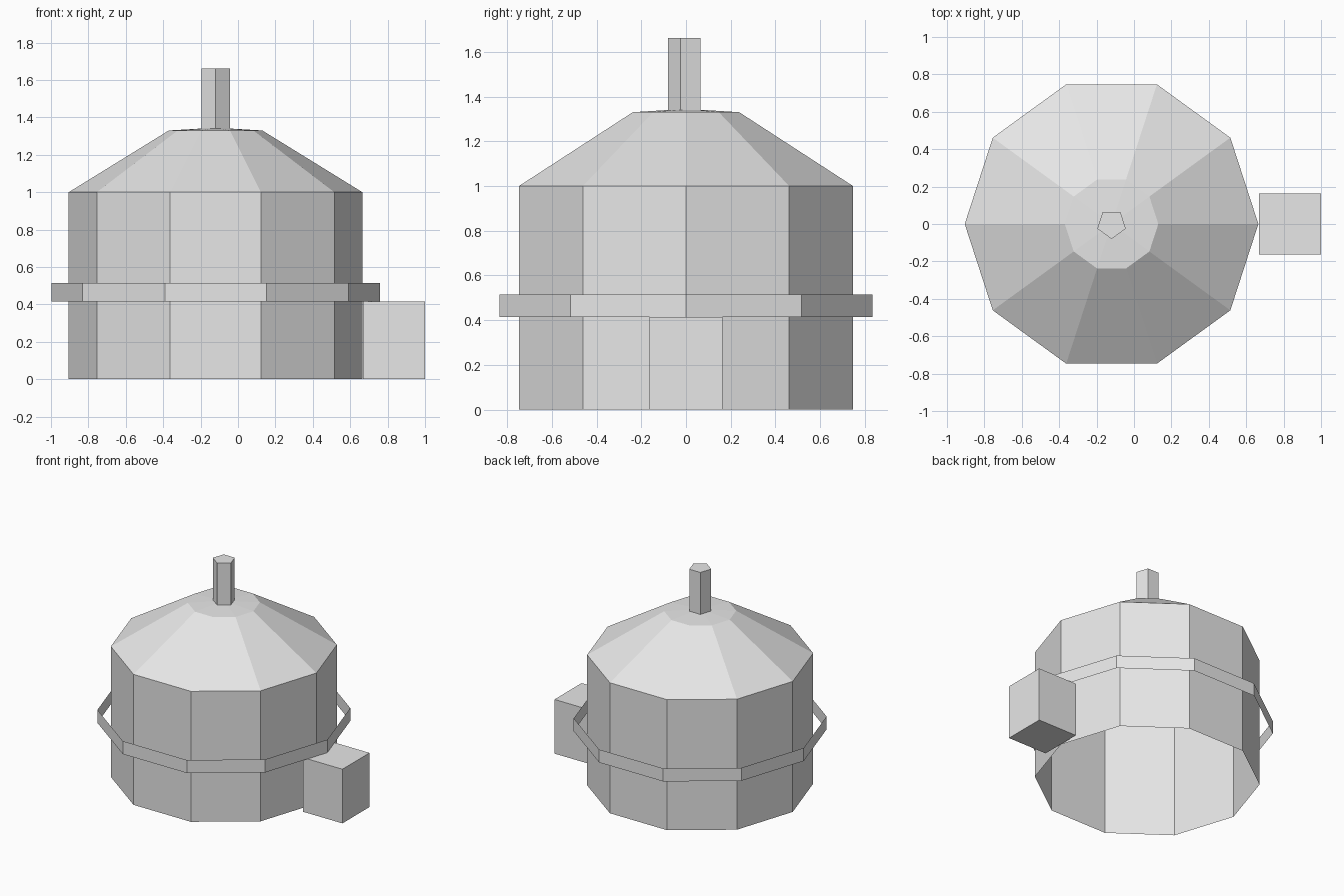
import bpy, bmesh
from math import cos, sin, tau, radians

cube = bpy.data.objects.get("Cube")
if cube:
    bpy.data.objects.remove(cube, do_unlink=True)

# Single grey finish
grey = bpy.data.materials.new("plain grey")
grey.use_nodes = True
colour = (0.8, 0.8, 0.8, 1)
grey.diffuse_color = colour
grey.node_tree.nodes["Principled BSDF"].inputs["Base Color"].default_value = colour

AXIS_X = -0.12  # vertical axis of the tank


def add_object(name, bm, location):
    mesh = bpy.data.meshes.new(name)
    bm.to_mesh(mesh)
    bm.free()
    mesh.materials.append(grey)
    obj = bpy.data.objects.new(name, mesh)
    obj.location = location
    bpy.context.collection.objects.link(obj)
    return obj


def lathe(name, profile, sides, start=0.0, apex=None, cap=False):
    """Faceted shell through (radius, height) rings, closed by an apex or a flat cap."""
    bm = bmesh.new()
    rings = [[bm.verts.new((r * cos(start + tau * i / sides),
                            r * sin(start + tau * i / sides), z))
              for i in range(sides)] for r, z in profile]
    for low, high in zip(rings, rings[1:]):
        for i in range(sides):
            j = (i + 1) % sides
            bm.faces.new((low[i], low[j], high[j], high[i]))
    top = rings[-1]
    if apex is not None:
        tip = bm.verts.new((0, 0, apex))
        for i in range(sides):
            bm.faces.new((top[i], top[(i + 1) % sides], tip))
    if cap:
        bm.faces.new(top)
    return add_object(name, bm, (AXIS_X, 0, 0))


# Open-bottomed tank wall, and sloped roof with a nearly flat crown
lathe("tank_wall", [(0.785, 0), (0.785, 1)], 10)
lathe("tank_roof", [(0.785, 1), (0.25, 1.33)], 10, apex=1.345)

# Thin band standing clear of the wall
lathe("band", [(0.878, 0.415), (0.878, 0.515)], 10)

# Five-sided chimney
lathe("chimney", [(0.08, 1.335), (0.08, 1.662)], 5, start=radians(-90), cap=True)

# Box beside the tank
bm = bmesh.new()
bmesh.ops.create_cube(bm, size=1)
bmesh.ops.scale(bm, vec=(0.333, 0.328, 0.415), verts=bm.verts)
add_object("side_box", bm, (0.8335, 0, 0.2075))
